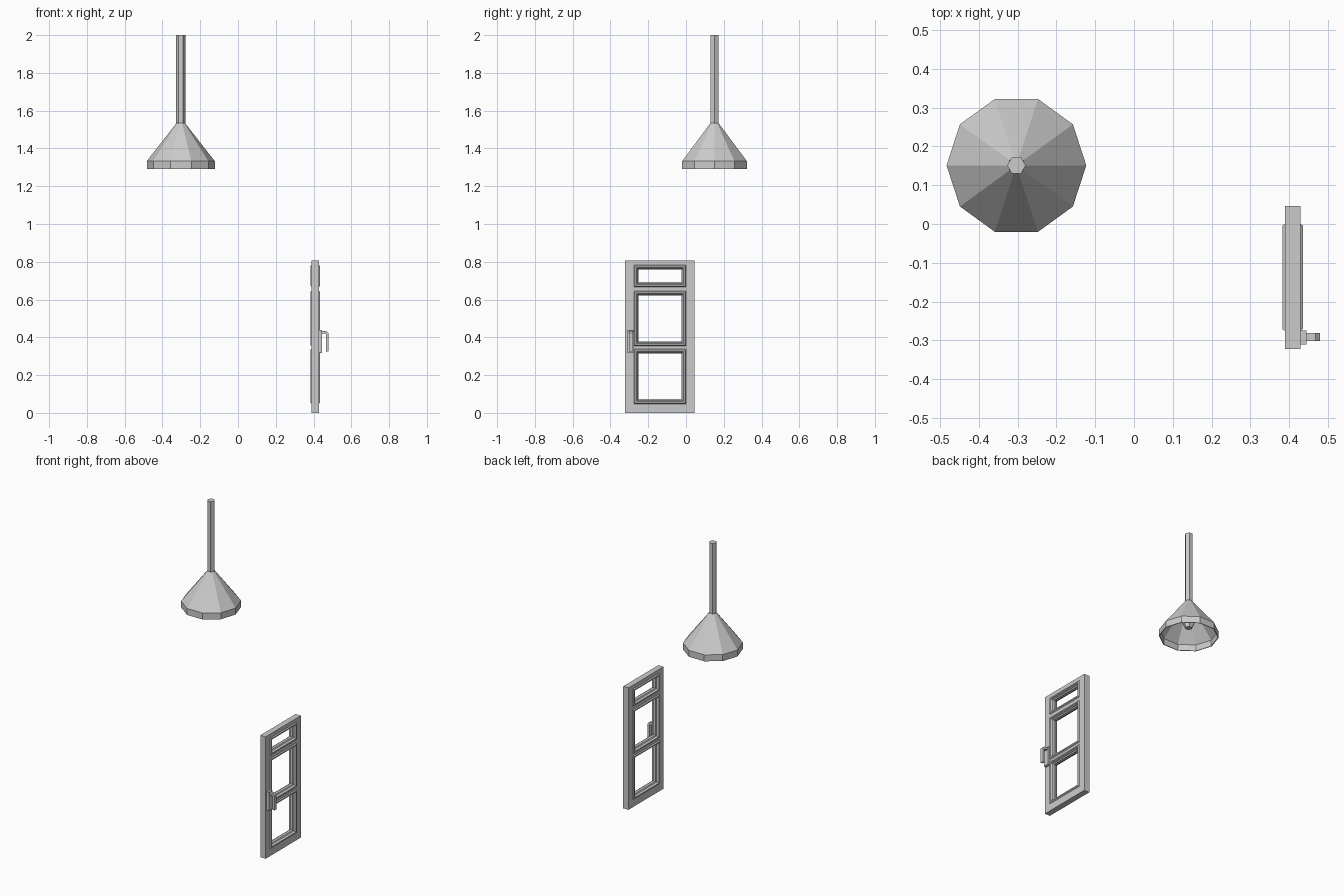
import bpy, bmesh
from math import cos, sin, pi

if "Cube" in bpy.data.objects:
    bpy.data.objects.remove(bpy.data.objects["Cube"])


def make(name, verts, faces):
    mesh = bpy.data.meshes.new(name)
    mesh.from_pydata(verts, [], faces)
    bm = bmesh.new()
    bm.from_mesh(mesh)
    bmesh.ops.recalc_face_normals(bm, faces=bm.faces)
    bm.to_mesh(mesh)
    bm.free()
    obj = bpy.data.objects.new(name, mesh)
    bpy.context.collection.objects.link(obj)
    return obj


def lathe(name, profile, sides, cx, cy, closed=False):
    """Revolve (radius, z) points; cap the ends unless the profile is closed."""
    n = len(profile)
    verts = [(cx + r * cos(2 * pi * k / sides), cy + r * sin(2 * pi * k / sides), z)
             for r, z in profile for k in range(sides)]
    faces = []
    for i in range(n if closed else n - 1):
        a, b = i * sides, (i + 1) % n * sides
        for k in range(sides):
            m = (k + 1) % sides
            faces.append((a + k, a + m, b + m, b + k))
    if not closed:
        faces += [tuple(range(sides)), tuple(range((n - 1) * sides, n * sides))]
    return make(name, verts, faces)


def prism(name, outline, y0, y1):
    """Extrude an (x, z) outline along y."""
    n = len(outline)
    verts = [(x, y, z) for y in (y0, y1) for x, z in outline]
    faces = [tuple(range(n)), tuple(range(n, 2 * n))]
    faces += [(i, (i + 1) % n, n + (i + 1) % n, n + i) for i in range(n)]
    return make(name, verts, faces)


def ring(name, profile, y0, y1, z0, z1, cx):
    """Sweep a closed (inset, x offset) profile round a rectangle in the yz plane."""
    n = len(profile)
    verts = []
    for o, d in profile:
        verts += [(cx + d, y, z) for y, z in ((y0 + o, z0 + o), (y1 - o, z0 + o),
                                              (y1 - o, z1 - o), (y0 + o, z1 - o))]
    faces = [(i * 4 + k, i * 4 + (k + 1) % 4, (i + 1) % n * 4 + (k + 1) % 4, (i + 1) % n * 4 + k)
             for i in range(n) for k in range(4)]
    return make(name, verts, faces)


# Hanging lamp
LX, LY = -0.303, 0.151
lathe("lamp_rod", [(0.024, 1.525), (0.024, 2.0)], 6, LX, LY)
lathe("lamp_shade", [(0.022, 1.535), (0.18, 1.333), (0.18, 1.29),
                     (0.175, 1.29), (0.175, 1.331), (0.018, 1.528)],
      10, LX, LY, closed=True)
lathe("lamp_bulb", [(0.022, 1.527), (0.03, 1.43), (0.04, 1.39), (0.022, 1.35)], 6, LX, LY)

# Door slab with three openings
DX, HALF = 0.409, 0.0195
Y0, Y1, TOP = -0.322, 0.046, 0.808
P0, P1 = -0.276, 0.001
panels = [(0.048, 0.339), (0.354, 0.646), (0.667, 0.783)]
ys = [Y0, P0, P1, Y1]
zs = [0.0] + [z for p in panels for z in p] + [TOP]
bm = bmesh.new()
grid = [[bm.verts.new((DX - HALF, y, z)) for z in zs] for y in ys]
for i in range(3):
    for j in range(len(zs) - 1):
        if not (i == 1 and j % 2 == 1):
            bm.faces.new((grid[i][j], grid[i + 1][j], grid[i + 1][j + 1], grid[i][j + 1]))
ext = bmesh.ops.extrude_face_region(bm, geom=bm.faces[:], use_keep_orig=True)
bmesh.ops.translate(bm, vec=(2 * HALF, 0, 0),
                    verts=[v for v in ext["geom"] if isinstance(v, bmesh.types.BMVert)])
bmesh.ops.recalc_face_normals(bm, faces=bm.faces)
mesh = bpy.data.meshes.new("door_frame")
bm.to_mesh(mesh)
bm.free()
bpy.context.collection.objects.link(bpy.data.objects.new("door_frame", mesh))

# Raised mouldings, same profile on both faces
half = [(0.0, 0.019), (0.005, 0.026), (0.013, 0.026), (0.018, 0.013), (0.025, 0.009)]
profile = half + [(o, -d) for o, d in reversed(half)]
for label, (z0, z1) in zip(("lower", "middle", "upper"), panels):
    ring(label + "_moulding", profile, P0, P1, z0, z1, DX)

# Handle: back plate and bent lever
prism("handle_plate", [(0.426, 0.317), (0.444, 0.317), (0.444, 0.44), (0.426, 0.44)],
      -0.311, -0.275)
prism("door_handle", [(0.44, 0.434), (0.468, 0.434), (0.479, 0.423), (0.479, 0.326),
                      (0.466, 0.326), (0.466, 0.415), (0.461, 0.42), (0.44, 0.42)],
      -0.302, -0.281)
